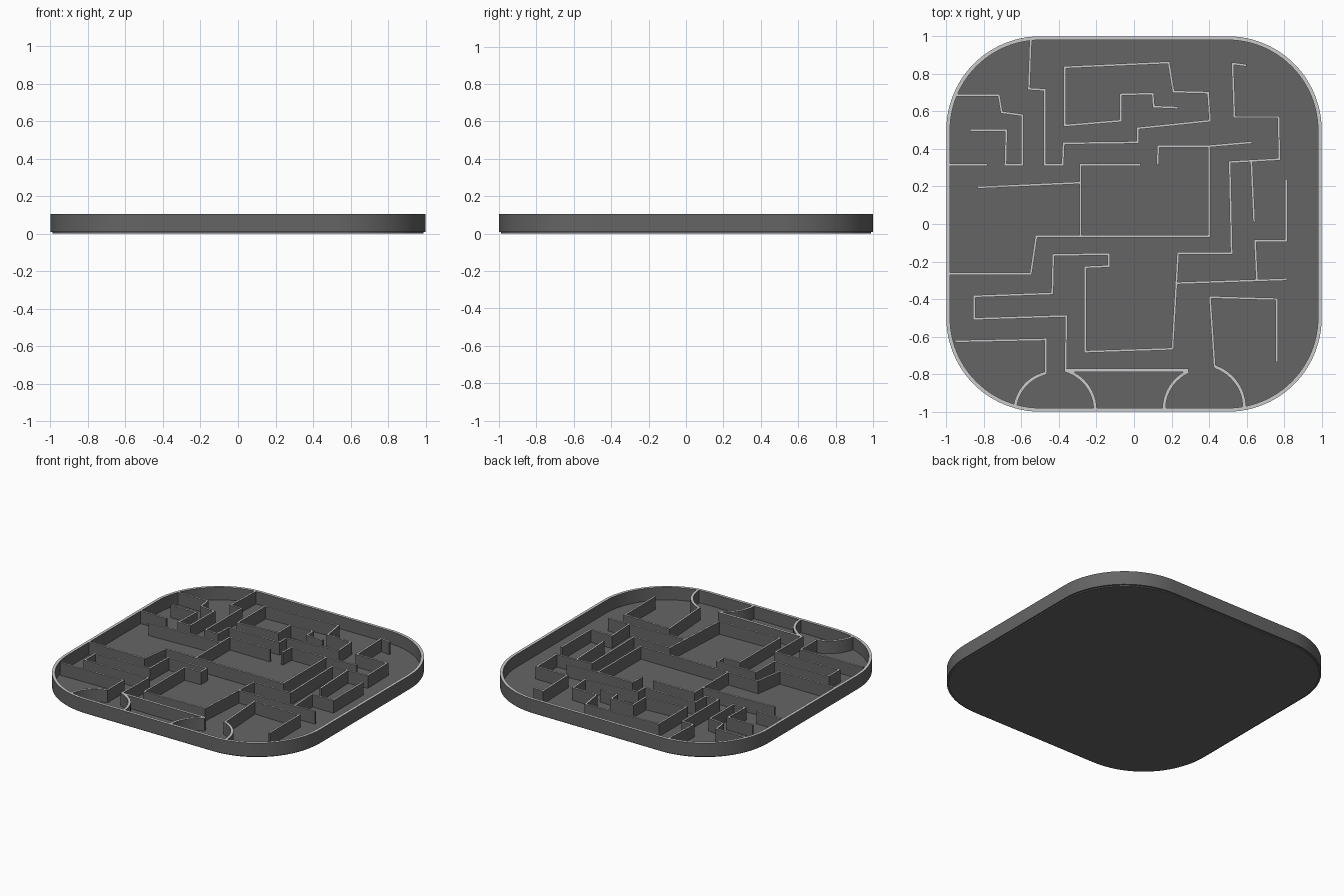
import bpy, bmesh, math
from mathutils import Vector

if "Cube" in bpy.data.objects:
    bpy.data.objects.remove(bpy.data.objects["Cube"])

HEIGHT, FLOOR_TOP = 0.105, 0.015
THIN, THICK = 0.013, 0.018


def material(name, value):
    m = bpy.data.materials.new(name)
    m.diffuse_color = (value, value, value, 1)
    m.use_nodes = True
    m.node_tree.nodes["Principled BSDF"].inputs["Base Color"].default_value = m.diffuse_color
    return m


DARK = material("dark grey", 0.13)
LIGHT = material("light grey", 0.60)


def finish(name, bm, light_tops):
    """Make an object; upward faces of walls get the light colour."""
    bmesh.ops.recalc_face_normals(bm, faces=bm.faces)
    for f in bm.faces:
        f.material_index = 1 if light_tops and f.normal.z > 0.5 else 0
    me = bpy.data.meshes.new(name)
    bm.to_mesh(me)
    bm.free()
    me.materials.append(DARK)
    me.materials.append(LIGHT)
    ob = bpy.data.objects.new(name, me)
    bpy.context.collection.objects.link(ob)
    bpy.ops.object.select_all(action='DESELECT')
    ob.select_set(True)
    bpy.context.view_layer.objects.active = ob
    bpy.ops.object.shade_smooth_by_angle(angle=math.radians(30))


def rounded_square(half, radius, steps=24):
    pts, c = [], half - radius
    for q, (sx, sy) in enumerate([(1, 1), (-1, 1), (-1, -1), (1, -1)]):
        for i in range(steps + 1):
            a = math.pi / 2 * (q + i / steps)
            pts.append((sx * c + radius * math.cos(a), sy * c + radius * math.sin(a)))
    return pts


def wall(name, path, width=THIN, z0=0.01, z1=HEIGHT - 0.0005, closed=False):
    """Upright wall with mitred corners following a plan path."""
    p = [Vector(v) for v in path]
    n = len(p)
    bm = bmesh.new()
    rings = []
    for i in range(n):
        a = p[i - 1] if i > 0 or closed else None
        b = p[(i + 1) % n] if i < n - 1 or closed else None
        d1 = (p[i] - a).normalized() if a is not None else None
        d2 = (b - p[i]).normalized() if b is not None else None
        d1, d2 = d1 or d2, d2 or d1
        n1, n2 = Vector((-d1.y, d1.x)), Vector((-d2.y, d2.x))
        off = (n1 + n2) / max(1 + n1.dot(n2), 0.3) * width / 2
        l, r = p[i] + off, p[i] - off
        rings.append([bm.verts.new((q.x, q.y, z)) for q, z in
                      ((l, z0), (l, z1), (r, z1), (r, z0))])
    for i in range(n if closed else n - 1):
        s, t = rings[i], rings[(i + 1) % n]
        for k in range(4):
            m = (k + 1) % 4
            bm.faces.new((s[k], s[m], t[m], t[k]))
    if not closed:
        bm.faces.new(rings[0])
        bm.faces.new(rings[-1])
    finish(name, bm, True)


def arc(center, start, end, steps=12):
    """Arc between two points around a centre, blending the radius."""
    c = Vector(center)
    s, e = Vector(start) - c, Vector(end) - c
    a0, a1 = math.atan2(s.y, s.x) % math.tau, math.atan2(e.y, e.x) % math.tau
    if a1 - a0 > math.pi:
        a1 -= math.tau
    elif a0 - a1 > math.pi:
        a1 += math.tau
    out = []
    for i in range(steps + 1):
        t = i / steps
        a, r = a0 + (a1 - a0) * t, s.length + (e.length - s.length) * t
        out.append((c.x + r * math.cos(a), c.y + r * math.sin(a)))
    return out


# Floor plate, slightly inset under the rim
bm = bmesh.new()
face = bm.faces.new([bm.verts.new((x, y, 0)) for x, y in rounded_square(0.988, 0.488)])
ext = bmesh.ops.extrude_face_region(bm, geom=[face])
bmesh.ops.translate(bm, vec=(0, 0, FLOOR_TOP),
                    verts=[v for v in ext["geom"] if isinstance(v, bmesh.types.BMVert)])
finish("floor_plate", bm, False)

# Outer rim
wall("outer_rim", rounded_square(0.99, 0.49), 0.02, 0.008, HEIGHT, closed=True)

# Maze walls, upper half
wall("upper_spiral_wall", [
    (-.55, .985), (-.56, .72), (-.475, .715), (-.475, .315), (-.38, .315), (-.375, .43),
    (.02, .435), (.02, .51), (.405, .55), (.395, .70), (.21, .705), (.185, .86),
    (-.37, .835), (-.37, .525), (-.07, .55), (-.07, .69), (.10, .695), (.105, .625), (.235, .62)])
wall("upper_left_hook_wall", [
    (-.945, .685), (-.72, .685), (-.705, .595), (-.595, .58),
    (-.595, .315), (-.685, .315), (-.68, .50), (-.875, .50)])
wall("left_stub_wall", [(-.985, .315), (-.78, .315)])
wall("left_slanted_wall", [(-.835, .195), (-.285, .22)])
wall("center_corner_wall", [(.035, .315), (-.285, .315), (-.285, -.065)])
wall("center_step_wall", [(-.985, -.265), (-.55, -.265), (-.52, -.065), (.40, -.065), (.40, .415)])
wall("center_top_wall", [(.125, .315), (.13, .415), (.40, .415), (.63, .435)])

# Long wall winding from upper right to lower left
wall("long_winding_wall", [
    (.60, .845), (.525, .855), (.535, .57), (.77, .57), (.775, .345), (.51, .33),
    (.52, -.155), (.235, -.155), (.205, -.665), (-.26, -.68), (-.26, -.23), (-.135, -.225),
    (-.135, -.16), (-.43, -.165), (-.435, -.37), (-.85, -.385), (-.85, -.505),
    (-.36, -.49), (-.365, -.78)])

# Right side walls
wall("right_inner_wall", [(.625, .335), (.64, .01)])
wall("right_step_wall", [(.81, .24), (.81, -.09), (.645, -.09), (.655, -.30)])
wall("right_slanted_wall", [(.23, -.315), (.815, -.295)])

# Lower walls
wall("lower_right_wall", [(.76, -.735), (.76, -.40), (.405, -.39), (.43, -.765)])
wall("lower_left_wall", [(-.955, -.625), (-.47, -.615), (-.47, -.80)])
wall("lower_middle_wall", [(-.37, -.78), (.29, -.78)], THICK)

# Curved gate walls at the front edge
for side, c, pairs in (
        ("left", (-.42, -1.0), (((-.47, -.795), (-.635, -.98)), ((-.365, -.78), (-.207, -.985)))),
        ("right", (.372, -1.0), (((.29, -.785), (.16, -.985)), ((.43, -.76), (.588, -.98))))):
    for k, (a, b) in enumerate(pairs):
        wall(f"{side}_gate_curve_{k + 1}", arc(c, a, b), THICK)
